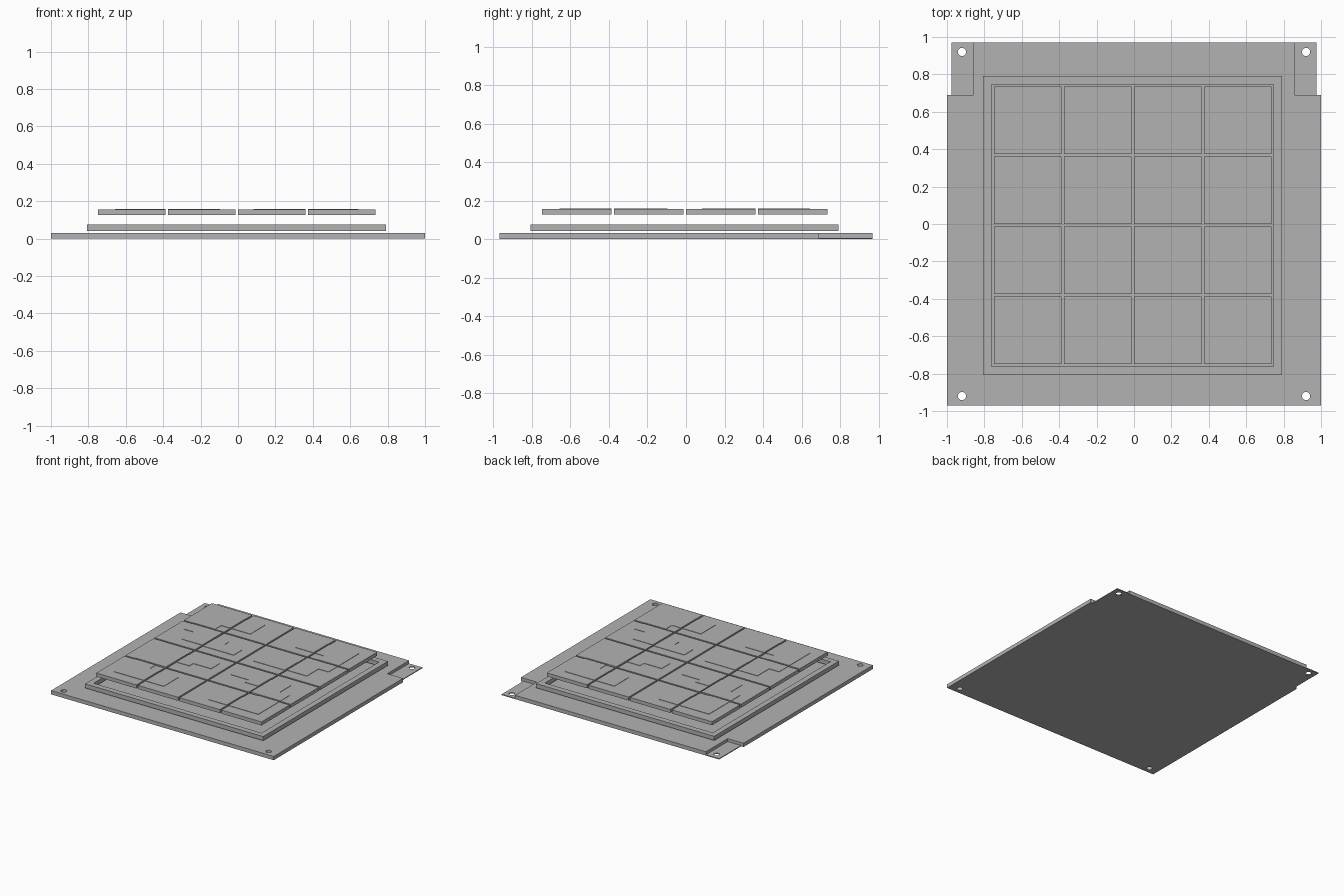
import bpy, bmesh
from math import cos, sin, tau

cube = bpy.data.objects.get("Cube")
if cube:
    bpy.data.objects.remove(cube)

grey = bpy.data.materials.new("plain_grey")
grey.use_nodes = True
grey.diffuse_color = (0.45, 0.45, 0.45, 1)
grey.node_tree.nodes["Principled BSDF"].inputs["Base Color"].default_value = grey.diffuse_color


def rect(x0, y0, x1, y1):
    return [(x0, y0), (x1, y0), (x1, y1), (x0, y1)]


def circle(x, y, r=0.022, n=32):
    return [(x + r * cos(tau * i / n), y + r * sin(tau * i / n)) for i in range(n)]


def plate(name, z0, z1, *outlines):
    """Flat plate from an outer outline and any hole outlines."""
    curve = bpy.data.curves.new(name, "CURVE")
    curve.dimensions, curve.fill_mode = "2D", "BOTH"
    curve.extrude = (z1 - z0) / 2
    for points in outlines:
        spline = curve.splines.new("POLY")
        spline.points.add(len(points) - 1)
        for p, (x, y) in zip(spline.points, points):
            p.co = (x, y, 0, 1)
        spline.use_cyclic_u = True
    temp = bpy.data.objects.new(name, curve)
    bpy.context.collection.objects.link(temp)
    deps = bpy.context.evaluated_depsgraph_get()
    mesh = bpy.data.meshes.new_from_object(temp.evaluated_get(deps))
    bpy.data.objects.remove(temp)

    bm = bmesh.new()
    bm.from_mesh(mesh)
    bmesh.ops.remove_doubles(bm, verts=bm.verts, dist=1e-5)
    bmesh.ops.translate(bm, verts=bm.verts, vec=(0, 0, (z0 + z1) / 2))
    bmesh.ops.recalc_face_normals(bm, faces=bm.faces)
    bm.to_mesh(mesh)
    bm.free()
    for f in mesh.polygons:
        f.use_smooth = False
    mesh.materials.clear()
    mesh.materials.append(grey)
    obj = bpy.data.objects.new(name, mesh)
    bpy.context.collection.objects.link(obj)
    return obj


# Base plate, narrowed at the back to leave room for the corner tabs
half = [(1, -0.97), (1, 0.69), (0.858, 0.69), (0.858, 0.97)]
outline = half + [(-x, y) for x, y in reversed(half)]
plate("base_plate", 0, 0.031, outline, circle(0.92, -0.92), circle(-0.92, -0.92))

# Thin mounting tabs in the back corners
for side, s in (("left", 1), ("right", -1)):
    plate(f"{side}_mounting_tab", 0, 0.007,
          rect(s * 0.858, 0.69, s * 0.977, 0.97), circle(s * 0.92, 0.92))

# Square frame floating above the base
plate("frame", 0.041, 0.075, rect(-0.808, -0.808, 0.792, 0.792),
      rect(-0.763, -0.763, 0.746, 0.746))

# Grid of sixteen tiles
for row in range(4):
    for col in range(4):
        x, y = -0.749 + 0.3745 * col, -0.749 + 0.3745 * row
        plate(f"tile_{row + 1}_{col + 1}", 0.127, 0.156, rect(x, y, x + 0.361, y + 0.361))

# Shallow raised panels on the tiles, repeated in each quadrant
panels = {
    "corner": [(0.38, 0.46), (0.46, 0.46), (0.46, 0.38), (0.65, 0.38), (0.65, 0.65), (0.38, 0.65)],
    "side": [(0.38, 0.1), (0.56, 0.1), (0.56, 0.25), (0.65, 0.25), (0.65, 0.367), (0.38, 0.367)],
    "end": rect(0.2, 0.46, 0.367, 0.65),
    "centre": [(0.09, 0.09), (0.367, 0.09), (0.367, 0.25), (0.25, 0.25), (0.25, 0.2), (0.09, 0.2)],
}
for sx in (1, -1):
    for sy in (1, -1):
        for part, pts in panels.items():
            plate(f"{part}_panel", 0.152, 0.159,
                  [(sx * x - 0.007, sy * y - 0.007) for x, y in pts])
